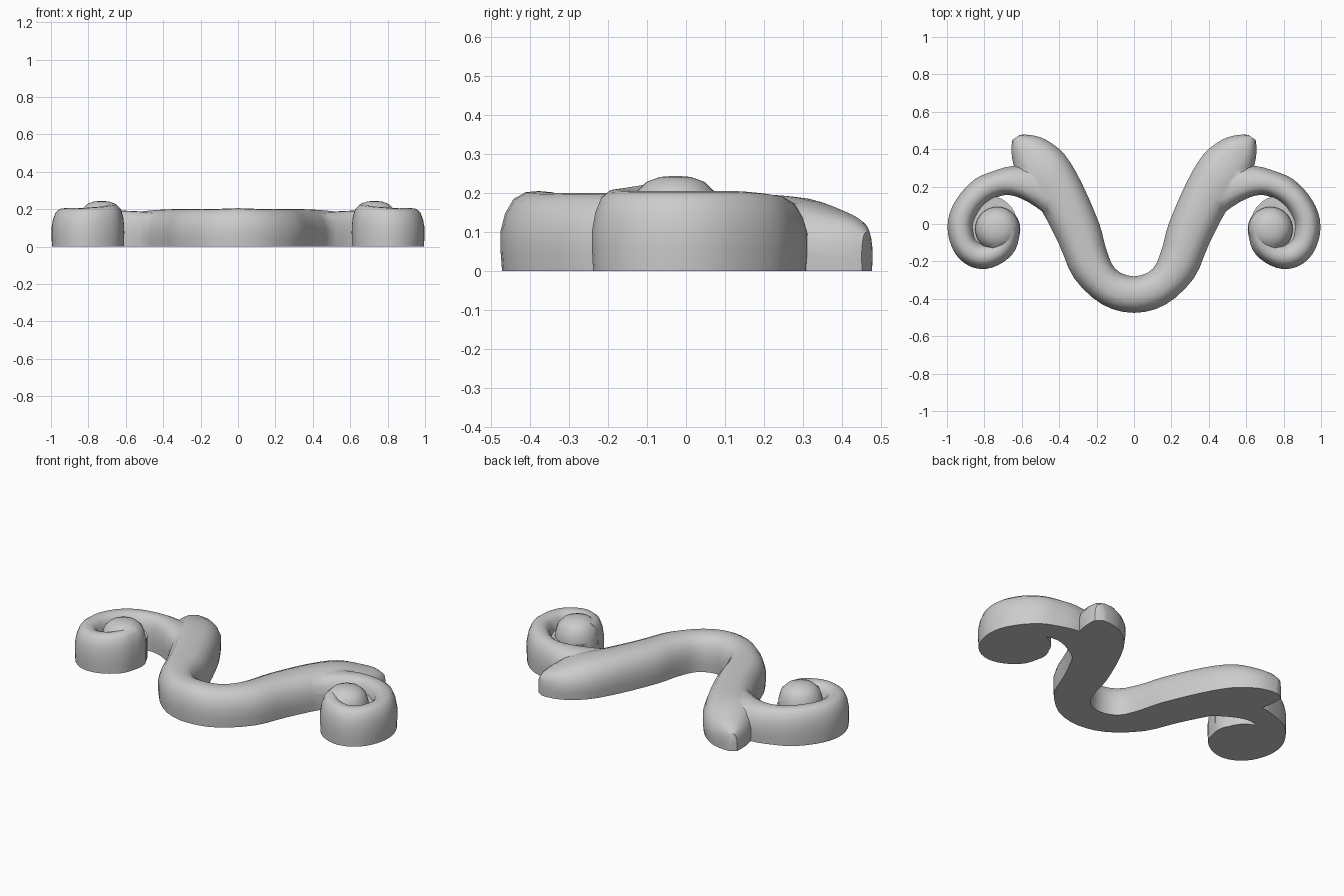
import bpy, bmesh, math

if "Cube" in bpy.data.objects:
    bpy.data.objects.remove(bpy.data.objects["Cube"])

# Cross-section: (fraction across, fraction of height), flat underneath
SECTION = [(0.02, 0), (0, 0.25), (0, 0.5), (0.06, 0.72), (0.17, 0.9), (0.33, 0.985), (0.5, 1),
           (0.67, 0.985), (0.83, 0.9), (0.94, 0.72), (1, 0.5), (1, 0.25), (0.98, 0)]


def spline(stations, steps=3):
    """Catmull-Rom smoothing of station tuples."""
    pts = [stations[0]] + stations + [stations[-1]]
    out = []
    for i in range(1, len(pts) - 2):
        for s in range(steps):
            t = s / steps
            out.append([0.5 * (2 * b + (c - a) * t + (2 * a - 5 * b + 4 * c - d) * t ** 2
                               + (3 * b - a - 3 * c + d) * t ** 3)
                        for a, b, c, d in zip(*pts[i - 1:i + 3])])
    out.append(list(stations[-1]))
    return out


def make_object(name, bm):
    bmesh.ops.recalc_face_normals(bm, faces=bm.faces)
    mesh = bpy.data.meshes.new(name)
    bm.to_mesh(mesh)
    bm.free()
    ob = bpy.data.objects.new(name, mesh)
    bpy.context.collection.objects.link(ob)
    return ob


def loft(name, stations):
    """Rounded bar through (edge x, edge y, other edge x, other edge y, height)."""
    bm = bmesh.new()
    rings = [[bm.verts.new((ax + (bx - ax) * t, ay + (by - ay) * t, h * k)) for t, k in SECTION]
             for ax, ay, bx, by, h in spline(stations)]
    n = len(SECTION)
    for r, q in zip(rings, rings[1:]):
        for i in range(n):
            j = (i + 1) % n
            bm.faces.new((r[i], r[j], q[j], q[i]))
    bm.faces.new(rings[0])
    bm.faces.new(rings[-1])
    return make_object(name, bm)


def lathe(name, centre, profile, sides=28):
    """Solid of revolution standing on the ground, last profile point on the axis."""
    bm = bmesh.new()
    rings = [[bm.verts.new((centre[0] + r * math.cos(2 * math.pi * i / sides),
                            centre[1] + r * math.sin(2 * math.pi * i / sides), z))
              for i in range(sides)] for r, z in profile[:-1]]
    tip = bm.verts.new((*centre, profile[-1][1]))
    for r, q in zip(rings, rings[1:]):
        for i in range(sides):
            j = (i + 1) % sides
            bm.faces.new((r[i], r[j], q[j], q[i]))
    for i in range(sides):
        bm.faces.new((rings[-1][i], rings[-1][(i + 1) % sides], tip))
    bm.faces.new(rings[0])
    return make_object(name, bm)


# Central U-shaped bar with leaf-like tips (inner edge, outer edge, height)
half_bar = [(0.10, -0.24, 0.17, -0.43, 0.20), (0.15, -0.13, 0.32, -0.29, 0.20),
            (0.185, 0.0, 0.40, -0.11, 0.20), (0.28, 0.22, 0.505, 0.09, 0.198),
            (0.37, 0.37, 0.60, 0.20, 0.188), (0.47, 0.45, 0.645, 0.32, 0.155),
            (0.55, 0.475, 0.655, 0.40, 0.13), (0.61, 0.477, 0.65, 0.45, 0.10)]
left_bar = [(-a, b, -c, d, h) for a, b, c, d, h in reversed(half_bar)]
body = loft("scroll_ornament", left_bar + [(0, -0.28, 0, -0.475, 0.205)] + half_bar)

# Curling arm (outer edge, inner edge, height)
arm = loft("scroll_arm", [
    (0.50, 0.31, 0.44, 0.03, 0.185), (0.65, 0.31, 0.57, 0.12, 0.192),
    (0.76, 0.28, 0.67, 0.155, 0.195), (0.85, 0.24, 0.75, 0.135, 0.20),
    (0.93, 0.16, 0.815, 0.085, 0.205), (0.985, 0.06, 0.855, 0.01, 0.205),
    (0.995, -0.05, 0.855, -0.04, 0.205), (0.955, -0.16, 0.845, -0.08, 0.205),
    (0.88, -0.225, 0.81, -0.105, 0.205), (0.79, -0.24, 0.77, -0.10, 0.21),
    (0.70, -0.205, 0.74, -0.08, 0.215), (0.635, -0.14, 0.73, -0.05, 0.222),
    (0.61, -0.05, 0.725, -0.01, 0.225)])

# Groove floor inside the curl, and the domed eye
floor = lathe("curl_floor", (0.775, 0.0), [(0.15, 0), (0.15, 0.13), (0, 0.13)])
eye = lathe("curl_eye", (0.73, -0.027), [(0.121, 0), (0.122, 0.08), (0.118, 0.15), (0.104, 0.20),
                                         (0.075, 0.228), (0.04, 0.241), (0, 0.244)])

# Mirror each curl part and fuse everything into one body
bpy.context.view_layer.objects.active = body
for part in (arm, floor, eye):
    mirror = part.modifiers.new("mirror", 'MIRROR')
    mirror.mirror_object = body
    part.hide_render = True
    union = body.modifiers.new("union", 'BOOLEAN')
    union.operation = 'UNION'
    union.solver = 'EXACT'
    union.object = part
    bpy.ops.object.modifier_apply(modifier=union.name)
for part in (arm, floor, eye):
    bpy.data.objects.remove(part)

bpy.ops.object.select_all(action='DESELECT')
body.select_set(True)
bpy.ops.object.shade_smooth_by_angle(angle=math.radians(40))
